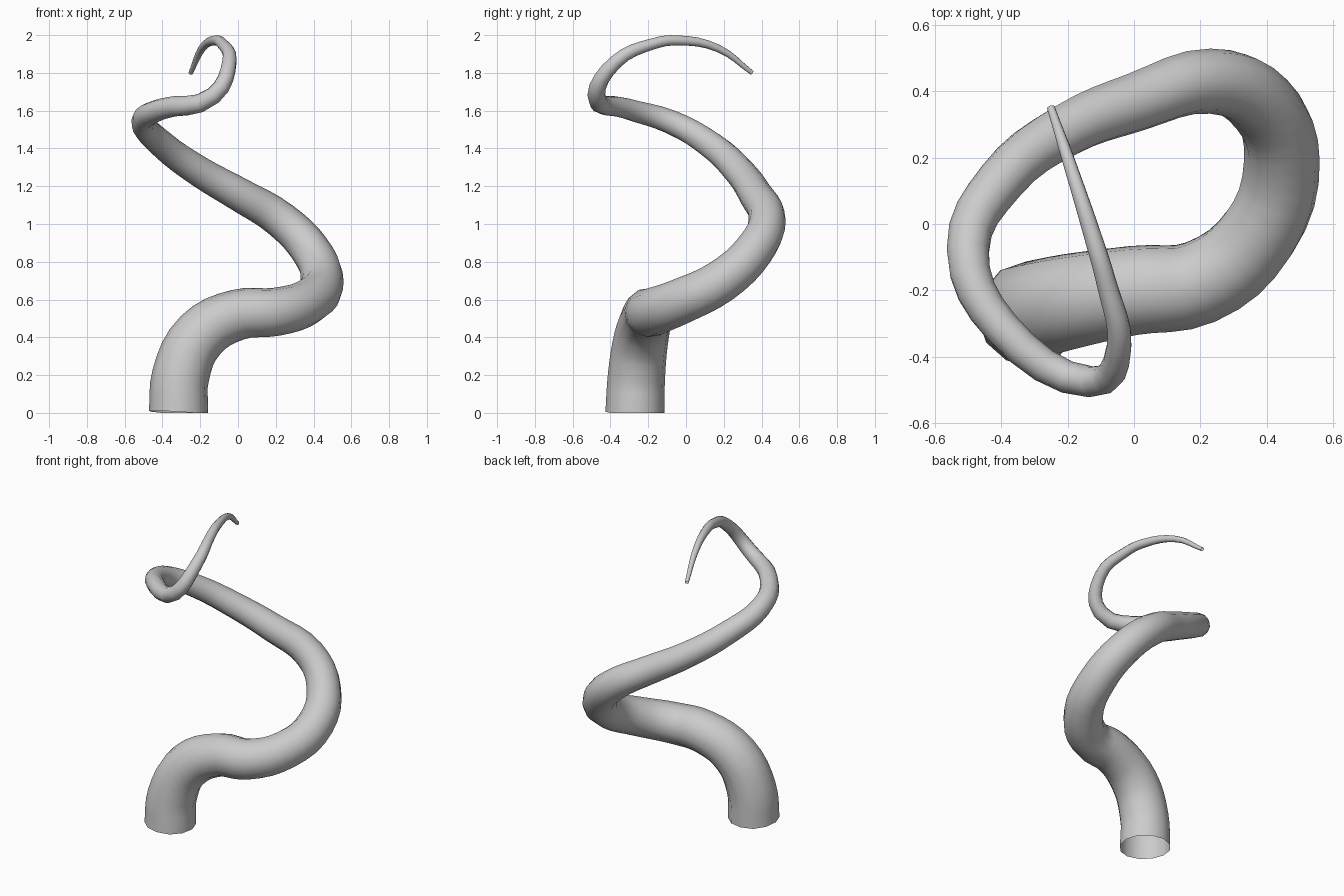
import bpy

# Centre line of the tapering tendril: x, y, z, radius
path = [
    (-0.315, -0.27, 0.0, 0.157), (-0.303, -0.262, 0.2, 0.152),
    (-0.2, -0.235, 0.41, 0.145), (0.0, -0.2, 0.52, 0.135),
    (0.2, -0.175, 0.535, 0.128), (0.375, -0.03, 0.59, 0.121),
    (0.445, 0.19, 0.7, 0.114), (0.385, 0.36, 0.86, 0.106),
    (0.23, 0.43, 1.02, 0.098), (0.0, 0.365, 1.16, 0.089),
    (-0.2, 0.285, 1.275, 0.081), (-0.4, 0.13, 1.42, 0.073),
    (-0.5, -0.08, 1.54, 0.065), (-0.4, -0.31, 1.61, 0.056),
    (-0.13, -0.475, 1.68, 0.047), (-0.045, -0.37, 1.86, 0.038),
    (-0.085, -0.17, 1.955, 0.03), (-0.12, -0.05, 1.972, 0.027),
    (-0.19, 0.17, 1.93, 0.02), (-0.25, 0.35, 1.8, 0.012),
]

# Smooth bevelled curve, open at the base
curve = bpy.data.curves.new("tendril", "CURVE")
curve.dimensions = "3D"
curve.resolution_u = 4
curve.bevel_depth = 1.0
curve.bevel_resolution = 4
curve.use_fill_caps = False
spline = curve.splines.new("BEZIER")
spline.bezier_points.add(len(path) - 1)
spline.use_smooth = True
for point, (x, y, z, r) in zip(spline.bezier_points, path):
    point.co = (x, y, z)
    point.radius = r
    point.handle_left_type = point.handle_right_type = "AUTO"

tendril = bpy.data.objects.new("tendril", curve)
bpy.context.collection.objects.link(tendril)

# Turn into a mesh and shade smooth
bpy.context.view_layer.objects.active = tendril
tendril.select_set(True)
bpy.ops.object.convert(target="MESH")
bpy.ops.object.shade_smooth()

# Keep the base ring level on the floor
for v in bpy.context.object.data.vertices:
    if v.co.z < 0.03:
        v.co.z = max(v.co.z, 0.0)
